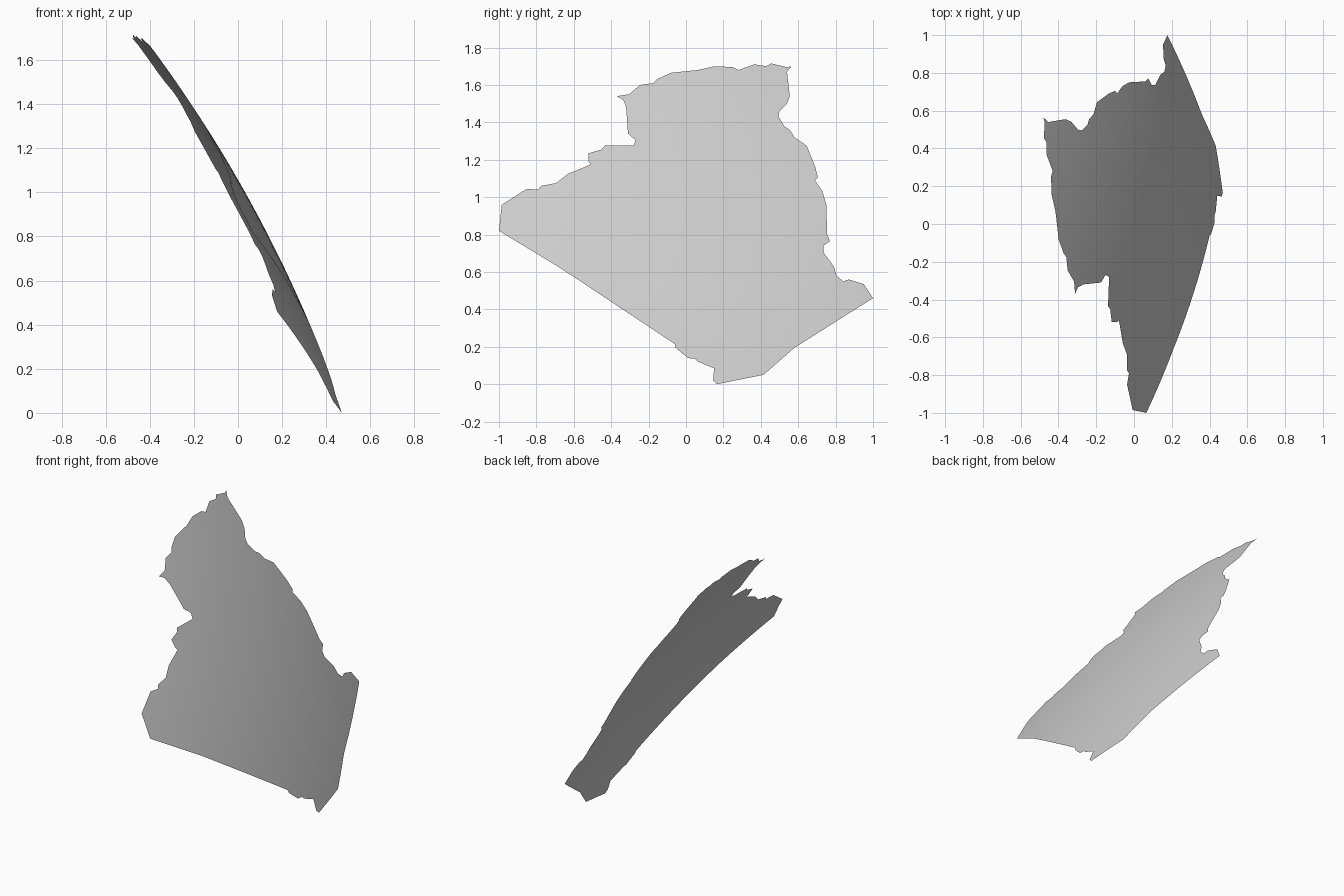
import bpy
import math
from mathutils import Vector
from mathutils.geometry import delaunay_2d_cdt

if "Cube" in bpy.data.objects:
    bpy.data.objects.remove(bpy.data.objects["Cube"])

# Globe that the land patch lies on
RADIUS = 6.1
CENTRE = Vector((-5.29, -0.17, -1.98))
STEP = 0.08

# Border as seen from the right (y, z), clockwise from the western corner
BORDER = [
    (-1.0, .82), (-.985, .96), (-.89, 1.02), (-.85, 1.045), (-.79, 1.04),
    (-.775, 1.06), (-.695, 1.075), (-.63, 1.125), (-.545, 1.16), (-.51, 1.175),
    (-.52, 1.19), (-.52, 1.235), (-.45, 1.255), (-.435, 1.275), (-.28, 1.275),
    (-.27, 1.305), (-.31, 1.34), (-.32, 1.48), (-.335, 1.52), (-.37, 1.54),
    (-.305, 1.55), (-.245, 1.60), (-.175, 1.61), (-.155, 1.63), (-.08, 1.665),
    (.065, 1.68), (.155, 1.70), (.25, 1.695), (.28, 1.68), (.365, 1.71),
    (.43, 1.70), (.455, 1.715), (.54, 1.695), (.565, 1.70), (.54, 1.67),
    (.555, 1.54), (.54, 1.50), (.50, 1.46), (.495, 1.43), (.525, 1.38),
    (.555, 1.36), (.58, 1.32), (.645, 1.275), (.69, 1.165), (.705, 1.105),
    (.69, 1.09), (.73, 1.03), (.75, .96), (.755, .80), (.77, .765),
    (.735, .74), (.735, .705), (.79, .63), (.805, .58), (.84, .55),
    (.87, .56), (.95, .535), (1.0, .46), (.58, .195), (.415, .05),
    (.165, 0), (.145, .02), (.15, .085), (.065, .12), (.05, .135),
    (.01, .14), (-.055, .195), (-.06, .215), (-.67, .62),
]


def on_globe(p):
    """Push a flat (y, z) point out along x onto the globe."""
    y, z = p[0] - CENTRE.y, p[1] - CENTRE.z
    return (CENTRE.x + math.sqrt(RADIUS ** 2 - y * y - z * z), p[0], p[1])


# Split long border edges so they follow the curvature
points = []
corners = [Vector(p) for p in reversed(BORDER)]
for a, b in zip(corners, corners[1:] + corners[:1]):
    n = max(1, math.ceil((b - a).length / STEP))
    points += [a.lerp(b, i / n) for i in range(n)]
edge_count = len(points)
edges = [(i, (i + 1) % edge_count) for i in range(edge_count)]

# Interior grid; the triangulation discards everything outside the border
points += [Vector((-1 + i * STEP, j * STEP)) for i in range(26) for j in range(22)]
verts, _, faces, *_ = delaunay_2d_cdt(
    points, edges, [list(range(edge_count))], 1, 1e-5)

# Curved land patch, facing outward from the globe
used = sorted({i for f in faces for i in f})
index = {old: new for new, old in enumerate(used)}
tris = []
for f in faces:
    a, b, c = (verts[i] for i in f)
    ccw = (b - a).cross(c - a) > 0
    tris.append([index[i] for i in (f if ccw else reversed(f))])

mesh = bpy.data.meshes.new("land_patch")
mesh.from_pydata([on_globe(verts[i]) for i in used], [], tris)
mesh.update()
for poly in mesh.polygons:
    poly.use_smooth = True
land = bpy.data.objects.new("land_patch", mesh)
bpy.context.collection.objects.link(land)
